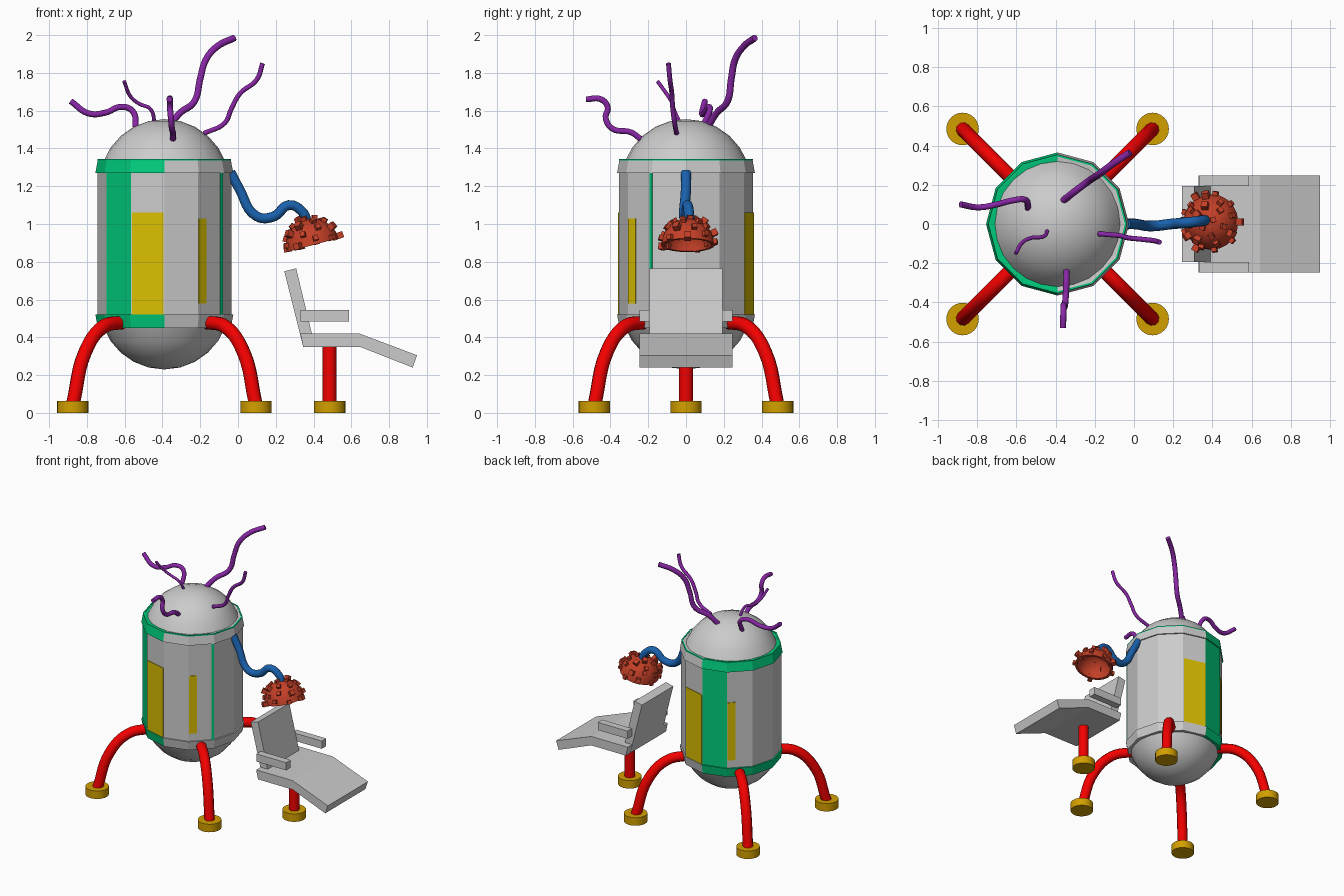
import bpy, bmesh, math
from mathutils import Matrix, Vector

if "Cube" in bpy.data.objects:
    bpy.data.objects.remove(bpy.data.objects["Cube"])

CX = -0.39  # tank axis


def material(name, r, g, b):
    m = bpy.data.materials.new(name)
    m.diffuse_color = (r, g, b, 1)
    m.use_nodes = True
    m.node_tree.nodes["Principled BSDF"].inputs["Base Color"].default_value = m.diffuse_color
    return m


GREY = material("grey", 0.6, 0.6, 0.6)
GREEN = material("green", 0.0, 0.6, 0.2)
RED = material("red", 0.9, 0.0, 0.0)
GOLD = material("gold", 0.65, 0.35, 0.0)
YELLOW = material("yellow", 0.7, 0.52, 0.0)
BLUE = material("blue", 0.01, 0.12, 0.42)
PURPLE = material("purple", 0.25, 0.02, 0.38)
RUST = material("rust", 0.55, 0.05, 0.02)


def finish(bm, name, mats=(), smooth=None):
    bmesh.ops.remove_doubles(bm, verts=bm.verts, dist=1e-5)
    bmesh.ops.recalc_face_normals(bm, faces=bm.faces)
    me = bpy.data.meshes.new(name)
    bm.to_mesh(me)
    bm.free()
    ob = bpy.data.objects.new(name, me)
    bpy.context.collection.objects.link(ob)
    for m in mats:
        me.materials.append(m)
    if smooth:
        bpy.ops.object.select_all(action='DESELECT')
        ob.select_set(True)
        bpy.context.view_layer.objects.active = ob
        bpy.ops.object.shade_smooth_by_angle(angle=math.radians(smooth))
    return ob


def lathe(name, profile, sides, loc, mats=(), smooth=None, tinted=()):
    """Revolve an (r, z) profile; facets listed in tinted use material slot 1."""
    bm = bmesh.new()
    rings = []
    for r, z in profile:
        if r == 0:
            rings.append([bm.verts.new((0, 0, z))] * sides)
        else:
            rings.append([bm.verts.new((r * math.cos(math.tau * i / sides),
                                        r * math.sin(math.tau * i / sides), z)) for i in range(sides)])
    for a, b in zip(rings, rings[1:]):
        for i in range(sides):
            j = (i + 1) % sides
            corners = list(dict.fromkeys((a[i], a[j], b[j], b[i])))
            if len(corners) > 2:
                bm.faces.new(corners).material_index = 1 if i in tinted else 0
    ob = finish(bm, name, mats, smooth)
    ob.location = loc
    return ob


def arc(radius, zc, lo, hi, n):
    out = []
    for i in range(n + 1):
        t = math.radians(lo + (hi - lo) * i / n)
        r = radius * math.cos(t)
        out.append((0 if r < 1e-4 else r, zc + radius * math.sin(t)))
    return out


def tube(name, points, radius, mat, res=3):
    cu = bpy.data.curves.new(name, 'CURVE')
    cu.dimensions = '3D'
    cu.bevel_depth = radius
    cu.bevel_resolution = res
    cu.resolution_u = 6
    cu.use_fill_caps = True
    sp = cu.splines.new('BEZIER')
    sp.bezier_points.add(len(points) - 1)
    for bp, p in zip(sp.bezier_points, points):
        bp.co = p
        bp.handle_left_type = bp.handle_right_type = 'AUTO'
    cu.materials.append(mat)
    ob = bpy.data.objects.new(name, cu)
    bpy.context.collection.objects.link(ob)


def extrude_y(name, outline, y0, y1):
    bm = bmesh.new()
    a = [bm.verts.new((x, y0, z)) for x, z in outline]
    b = [bm.verts.new((x, y1, z)) for x, z in outline]
    bm.faces.new(a)
    bm.faces.new(b)
    for i in range(len(a)):
        j = (i + 1) % len(a)
        bm.faces.new((a[i], a[j], b[j], b[i]))
    return finish(bm, name)


# Tank: twelve-sided body, two bands and two domes
axis = (CX, 0, 0)
two = (GREY, GREEN)
lathe("tank_body", [(0.355, 0.47), (0.355, 1.32)], 12, axis, two, tinted=(3, 7))
half = range(3, 9)
lathe("top_band", [(0.355, 1.27), (0.365, 1.27), (0.352, 1.34), (0.343, 1.34), (0.30, 1.335)], 12, axis, two, tinted=half)
lathe("bottom_band", [(0.355, 0.52), (0.365, 0.52), (0.352, 0.45), (0.343, 0.45), (0.30, 0.455)], 12, axis, two, tinted=half)
lathe("top_dome", arc(0.345, 1.21, 20, 90, 5), 24, axis, smooth=40)
lathe("bottom_dome", arc(0.345, 0.575, -20, -90, 5), 24, axis, smooth=40)
lathe("top_rim", [(0.354, 1.335), (0.354, 1.343), (0.344, 1.343), (0.344, 1.335)], 12, axis, (GREEN,))


# Thin plates lying on the body facets: angle of first corner, span along facet, heights
def plate(name, angle, s0, s1, z0, z1, mat):
    a, b = (Vector((CX + 0.355 * math.cos(math.radians(t)), 0.355 * math.sin(math.radians(t)), 0))
            for t in (angle, angle + 30))
    out = Vector((math.cos(math.radians(angle + 15)), math.sin(math.radians(angle + 15)), 0))
    bm = bmesh.new()
    bmesh.ops.create_cube(bm, size=1)
    for v in bm.verts:
        v.co = (a.lerp(b, s0 if v.co.x < 0 else s1) + out * (0.005 if v.co.y > 0 else -0.01)
                + Vector((0, 0, z0 if v.co.z < 0 else z1)))
    finish(bm, name, (mat,))


for k, start in enumerate((240, 60)):
    plate(f"wide_window_{k}", start, 0.04, 0.98, 0.52, 1.06, YELLOW)
for k, start in enumerate((300, 120)):
    plate(f"narrow_window_{k}", start, 0.02, 0.33, 0.58, 1.03, YELLOW)
plate("green_strip", 300, 0.9, 1.0, 0.52, 1.27, GREEN)


# Legs and feet
def foot(name, x, y):
    lathe(name, [(0, 0), (0.083, 0), (0.083, 0.062), (0, 0.062)], 24, (x, y, 0), (GOLD,), smooth=30)


for sx in (-1, 1):
    for sy in (-1, 1):
        tag = ("left" if sx < 0 else "right") + ("_front" if sy < 0 else "_back")
        path = [(0.22, 0.48), (0.325, 0.455), (0.42, 0.32), (0.483, 0.05)]
        tube("leg_" + tag, [(CX + sx * d, sy * d, z) for d, z in path], 0.037, RED)
        foot("foot_" + tag, CX + sx * 0.485, sy * 0.485)

# Chair
lathe("chair_post", [(0, 0.05), (0.037, 0.05), (0.037, 0.36), (0, 0.36)], 16, (0.485, 0, 0), (RED,), smooth=30)
foot("chair_foot", 0.485, 0)
extrude_y("seat_and_leg_rest", [(0.345, 0.35), (0.645, 0.35), (0.925, 0.24), (0.948, 0.305),
                                (0.643, 0.42), (0.33, 0.42)], -0.247, 0.247)
extrude_y("backrest", [(0.345, 0.35), (0.403, 0.37), (0.308, 0.765), (0.245, 0.75)], -0.193, 0.193)
for side, s in (("front", -1), ("back", 1)):
    extrude_y("armrest_" + side, [(0.332, 0.485), (0.588, 0.485), (0.588, 0.545), (0.332, 0.545)],
              s * 0.193, s * 0.247)

# Helmet: tilted hollow dome with studs
R = 0.142
pose = Matrix.Translation((0.395, 0.01, 0.888)) @ Matrix.Rotation(math.radians(-15), 4, 'Y')
helmet = lathe("helmet", arc(R, 0, 0, 90, 6) + arc(R - 0.018, 0, 90, 0, 6) + [(R, 0)], 20,
               (0, 0, 0), (RUST,), smooth=35)
helmet.matrix_world = pose
bm = bmesh.new()
for row, (elev, count) in enumerate(((8, 9), (30, 9), (52, 7), (74, 3))):
    for i in range(count):
        az = math.tau * (i + 0.37 * row) / count
        e = math.radians(elev + (5 if i % 2 else -3))
        d = Vector((math.cos(az) * math.cos(e), math.sin(az) * math.cos(e), math.sin(e)))
        w = 0.027 if (i + row) % 3 else 0.034
        h = 0.035 if (i + row) % 3 else 0.06
        m = (pose @ Matrix.Translation(d * R) @ d.to_track_quat('Z', 'Y').to_matrix().to_4x4()
             @ Matrix.Diagonal((w, w, h, 1)))
        bmesh.ops.create_cube(bm, size=1, matrix=m)
finish(bm, "helmet_studs", (RUST,))

# Hose from tank to helmet
tube("hose", [(-0.04, 0, 1.275), (0.005, 0, 1.19), (0.10, -0.01, 1.04), (0.19, 0, 1.04),
              (0.27, 0.007, 1.10), (0.34, 0.015, 1.065), (0.37, 0.02, 1.0)], 0.027, BLUE)

# Tentacles on the top dome
tube("tentacle_tall", [(-0.36, 0.12, 1.52), (-0.31, 0.16, 1.585), (-0.23, 0.22, 1.65), (-0.20, 0.24, 1.77),
                       (-0.17, 0.26, 1.87), (-0.11, 0.305, 1.94), (-0.02, 0.365, 1.985)], 0.018, PURPLE)
tube("tentacle_left", [(-0.54, 0.08, 1.50), (-0.56, 0.125, 1.60), (-0.62, 0.12, 1.62), (-0.70, 0.10, 1.59),
                       (-0.79, 0.085, 1.585), (-0.885, 0.10, 1.65)], 0.016, PURPLE)
tube("tentacle_small", [(-0.44, -0.03, 1.53), (-0.465, -0.065, 1.61), (-0.52, -0.07, 1.635),
                        (-0.565, -0.09, 1.67), (-0.603, -0.15, 1.755)], 0.010, PURPLE)
tube("tentacle_right", [(-0.18, -0.05, 1.48), (-0.07, -0.06, 1.535), (-0.035, -0.07, 1.61), (0.01, -0.075, 1.69),
                        (0.10, -0.085, 1.765), (0.13, -0.093, 1.85)], 0.013, PURPLE)
tube("tentacle_front", [(-0.345, -0.24, 1.45), (-0.345, -0.29, 1.485), (-0.35, -0.39, 1.505), (-0.355, -0.425, 1.56),
                        (-0.36, -0.415, 1.62), (-0.36, -0.45, 1.66), (-0.363, -0.53, 1.66)], 0.016, PURPLE)
